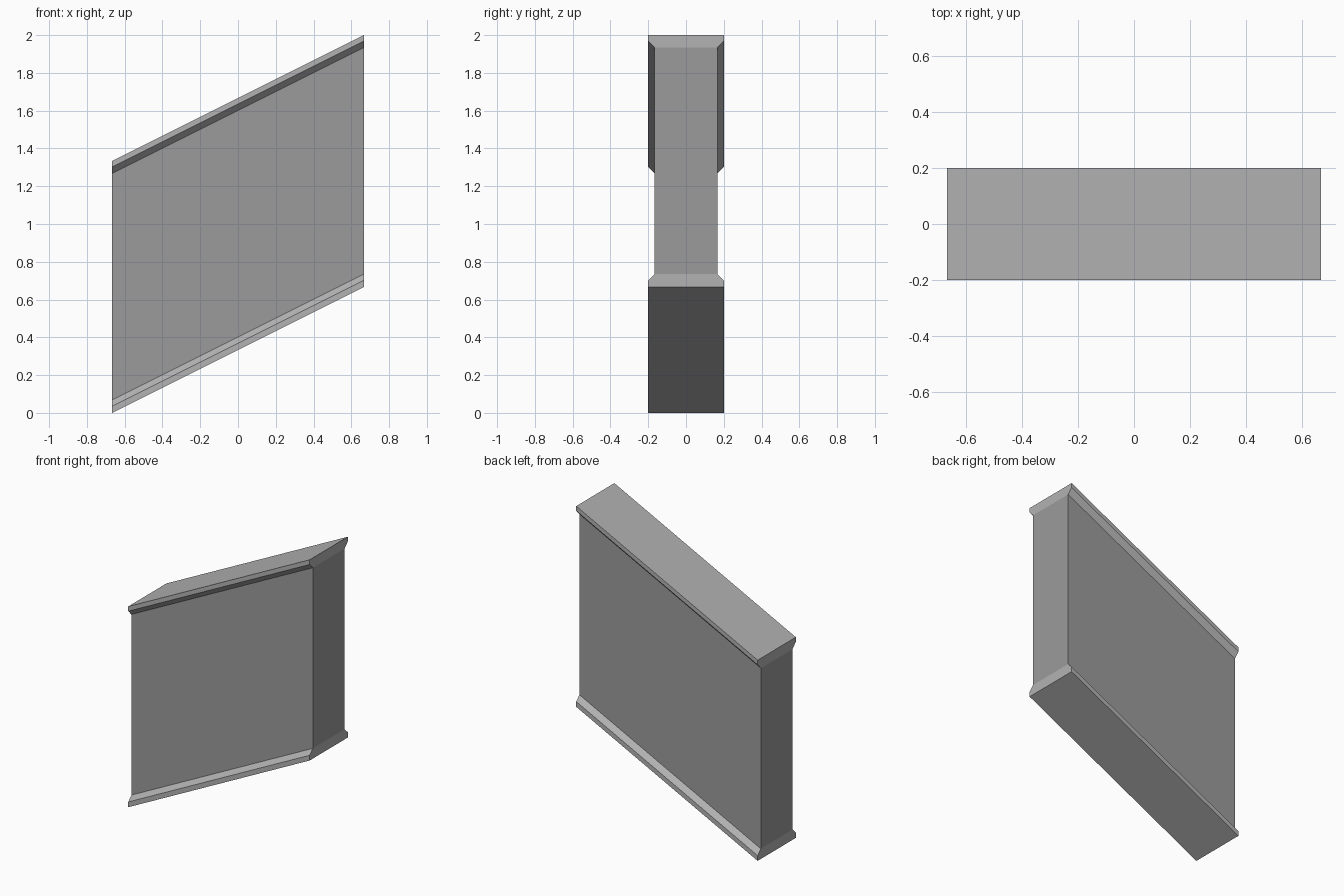
import bpy, bmesh

if "Cube" in bpy.data.objects:
    bpy.data.objects.remove(bpy.data.objects["Cube"])

HALF_LENGTH = 2 / 3   # wall runs along x
SLOPE = 0.5           # rise per unit x
# cross-section levels: (half thickness, height above the sloping base)
LEVELS = [(0.2, 0), (0.2, 0.035), (0.167, 0.068),
          (0.167, 1.268), (0.2, 1.302), (0.2, 4 / 3)]
PANEL_BAND = 2        # band between levels 2 and 3 is the panel, the rest is trim

bm = bmesh.new()


def ring(half_y, height):
    """Four corners of one sheared horizontal slice."""
    corners = [(-1, -1), (1, -1), (1, 1), (-1, 1)]
    return [bm.verts.new((sx * HALF_LENGTH, sy * half_y,
                          height + SLOPE * HALF_LENGTH * (1 + sx)))
            for sx, sy in corners]


def material(name, grey):
    mat = bpy.data.materials.new(name)
    mat.diffuse_color = (grey, grey, grey, 1)
    mat.use_nodes = True
    mat.node_tree.nodes["Principled BSDF"].inputs["Base Color"].default_value = mat.diffuse_color
    return mat


# Sloping wall with chamfered trim along the base and the top
rings = [ring(*level) for level in LEVELS]
for band, (low, high) in enumerate(zip(rings, rings[1:])):
    for i in range(4):
        j = (i + 1) % 4
        face = bm.faces.new((low[i], low[j], high[j], high[i]))
        face.material_index = 1 if band == PANEL_BAND else 0
bm.faces.new(rings[0][::-1])
bm.faces.new(rings[-1])
bmesh.ops.recalc_face_normals(bm, faces=bm.faces)

mesh = bpy.data.meshes.new("sloped_wall")
bm.to_mesh(mesh)
bm.free()
mesh.materials.append(material("trim_grey", 0.45))
mesh.materials.append(material("panel_grey", 0.33))
wall = bpy.data.objects.new("sloped_wall", mesh)
bpy.context.collection.objects.link(wall)
